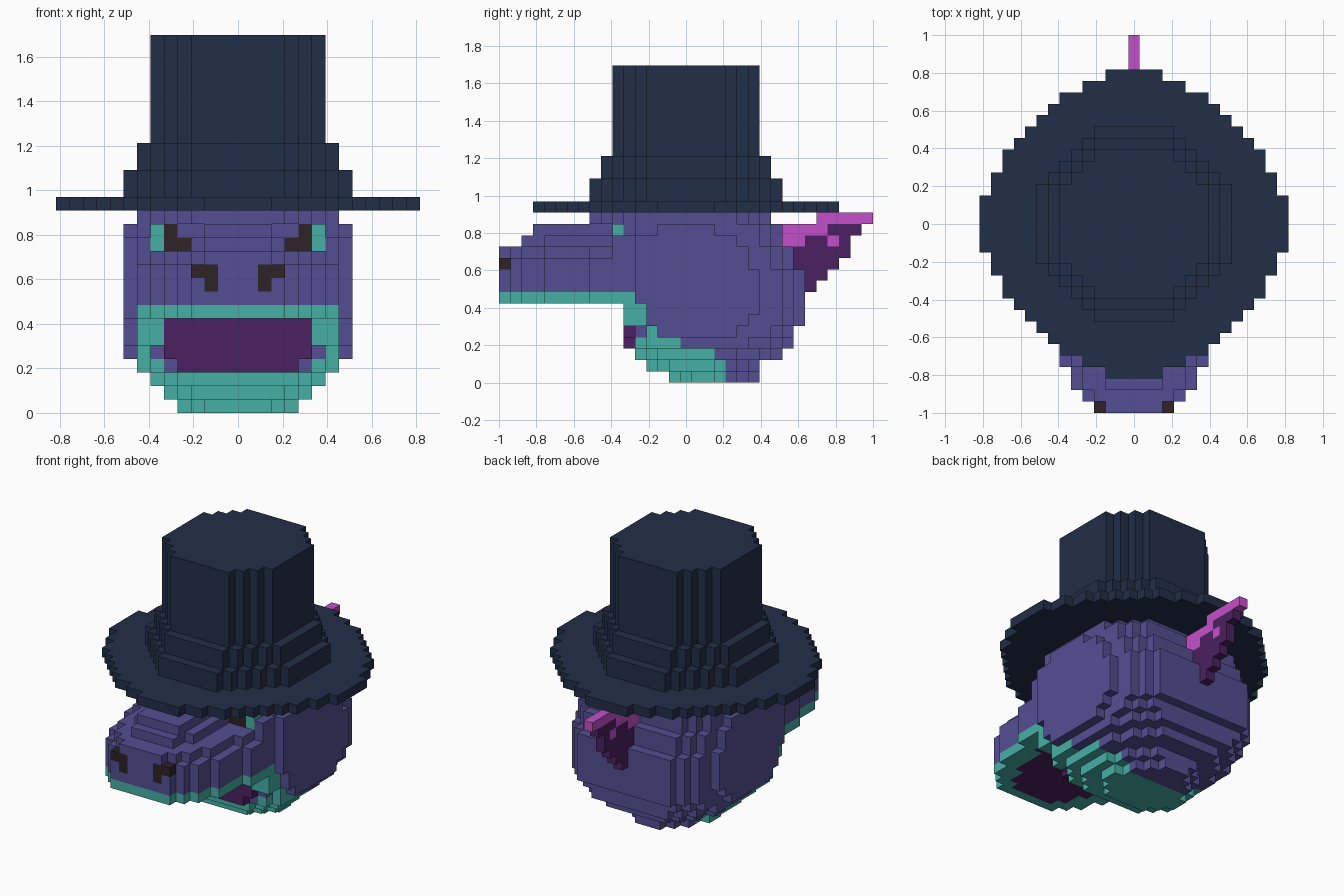
import bpy, bmesh

if "Cube" in bpy.data.objects:
    bpy.data.objects.remove(bpy.data.objects["Cube"])

V = 2 / 33                      # edge of one block
cells = {}                      # (x, y, layer) -> (part, colour)


def material(name, rgb):
    m = bpy.data.materials.new(name)
    lin = [c / 255 for c in rgb]
    lin = [c / 12.92 if c <= 0.04045 else ((c + 0.055) / 1.055) ** 2.4 for c in lin]
    m.diffuse_color = (*lin, 1)
    m.use_nodes = True
    m.node_tree.nodes["Principled BSDF"].inputs["Base Color"].default_value = m.diffuse_color
    return m


MATS = {n: material(n, c) for n, c in {
    "navy": (34, 46, 72), "violet": (84, 78, 146), "teal": (70, 176, 165),
    "dark_purple": (75, 32, 97), "magenta": (196, 80, 202), "near_black": (45, 35, 38)}.items()}


def put(part, colour, x, y, k):
    """Place a block and its mirror image."""
    for sx in (x, -x):
        cells[(sx, y, k)] = (part, colour)


def row(part, colour, hw, y, k):
    """Fill a centred row of blocks from -hw to hw."""
    for x in range(hw + 1):
        put(part, colour, x, y, k)


# Head: half width, front, back, end of teal, rear end of the flat cheek per layer
HEAD = [(4, -1, 6, 3, 0), (5, -3, 6, 3, 0), (6, -4, 8, 2, 0), (7, -4, 9, -1, 0),
        (8, -4, 9, -3, 4), (8, -5, 10, -4, 5), (8, -5, 10, -4, 6), (8, -5, 10, -5, 6),
        (8, -6, 10, -99, 6), (8, -6, 10, -99, 6), (8, -6, 9, -99, 6), (8, -6, 9, -99, 5),
        (8, -6, 8, -99, 4), (8, -6, 8, -99, 2), (7, -8, 7, -99, 0)]
for k, (w, front, back, teal, cheek) in enumerate(HEAD):
    for y in range(front, back + 1):
        d = back - y
        hw = w - (3, 2, 1, 1)[d] if d < 4 else w
        f = y - front
        if k < 4 and f < 2:                       # rounded chin
            hw = min(hw, w - (1 if k == 3 else 2 - f) * (f == 0 or k < 3))
        if k == 4 and f == 0:
            hw = 6
        if w == 8 and (y > cheek or y <= max(teal, -5) or (k < 13 and y < -4 and k > 7)
                       or (k == 13 and y < -2)):
            hw = min(hw, 7)                       # cheek plane is one block proud
        if k == 13 and y < -4:
            hw = 6
        if k == 14:
            hw = min(7, 11 - abs(y))
        is_teal = y <= teal
        row("jaw" if is_teal else "head", "teal" if is_teal else "violet", hw, y, k)

# Mouth: dark wall, with violet corners
for k in (3, 4, 5, 6):
    row("mouth", "dark_purple", 4 if k == 3 else 5, -5, k)
for k, x in ((4, 6), (3, 5)):
    put("mouth_corner", "violet", x, -4, k)

# Snout: tapering block with a teal lip, dark palate and a raised bridge
for y in range(-16, -5):
    w = {-16: 3, -15: 4, -14: 5, -13: 5}.get(y, 6 if y < -8 else 7)
    row("lip", "teal", w, y, 7)
    if y > -16:
        row("palate", "dark_purple", w - 2, y, 7)
    for k in (8, 9, 10):
        row("snout", "violet", w, y, k)
    row("snout", "violet", w - 1, y, 11)
    if y >= -14:
        row("snout_bridge", "violet", 2 if y < -12 else 3, y, 12)
    if y >= -13:
        row("snout_bridge", "violet", 2, y, 13)

# Nostrils and slanted eyes
for x, k in ((3, 10), (2, 10), (2, 9)):
    put("nostrils", "near_black", x, -16, k)
for x, k in ((5, 12), (5, 13), (4, 12)):
    put("pupils", "near_black", x, -6, k)
for k in (12, 13):
    put("eyes", "teal", 6, -6, k)

# Fin at the back of the head, one block thick: layer -> y range
for k, (a, b) in {8: (11, 11), 9: (11, 12), 10: (10, 13), 11: (10, 14),
                  12: (11, 14), 13: (13, 15)}.items():
    for y in range(a, b + 1):
        put("fin_web", "dark_purple", 0, y, k)
for k, ys in {12: (9, 10, 13), 13: (9, 10, 11, 12), 14: (12, 13, 14, 15, 16)}.items():
    for y in ys:
        put("fin_spine", "magenta", 0, y, k)

# Hat: round brim and three octagonal tiers
BRIM = (13, 13, 13, 12, 12, 11, 11, 10, 9, 8, 7, 6, 4, 2)
for y in range(-13, 14):
    row("hat_brim", "navy", BRIM[abs(y)], y, 15)
for r, layers in ((8, (16, 17)), (7, (18, 19)), (6, range(20, 28))):
    for k in layers:
        for y in range(-r, r + 1):
            row("hat_crown", "navy", min(r, r + 3 - abs(y)), y, k)

# Outer block faces of each part become one mesh
FACES = {(1, 0, 0): ((1, 0, 0), (1, 1, 0), (1, 1, 1), (1, 0, 1)),
         (-1, 0, 0): ((0, 0, 0), (0, 0, 1), (0, 1, 1), (0, 1, 0)),
         (0, 1, 0): ((0, 1, 0), (0, 1, 1), (1, 1, 1), (1, 1, 0)),
         (0, -1, 0): ((0, 0, 0), (1, 0, 0), (1, 0, 1), (0, 0, 1)),
         (0, 0, 1): ((0, 0, 1), (1, 0, 1), (1, 1, 1), (0, 1, 1)),
         (0, 0, -1): ((0, 0, 0), (0, 1, 0), (1, 1, 0), (1, 0, 0))}
for part, colour in sorted(set(cells.values())):
    bm = bmesh.new()
    verts = {}
    for (x, y, k), owner in cells.items():
        if owner != (part, colour):
            continue
        for (dx, dy, dz), corners in FACES.items():
            if (x + dx, y + dy, k + dz) in cells:
                continue
            quad = []
            for cx, cy, cz in corners:
                key = (x + cx, y + cy, k + cz)
                if key not in verts:
                    verts[key] = bm.verts.new(((key[0] - 0.5) * V, (key[1] - 0.5) * V, key[2] * V))
                quad.append(verts[key])
            bm.faces.new(quad)
    me = bpy.data.meshes.new(part)
    bm.to_mesh(me)
    bm.free()
    me.materials.append(MATS[colour])
    bpy.context.collection.objects.link(bpy.data.objects.new(part, me))
